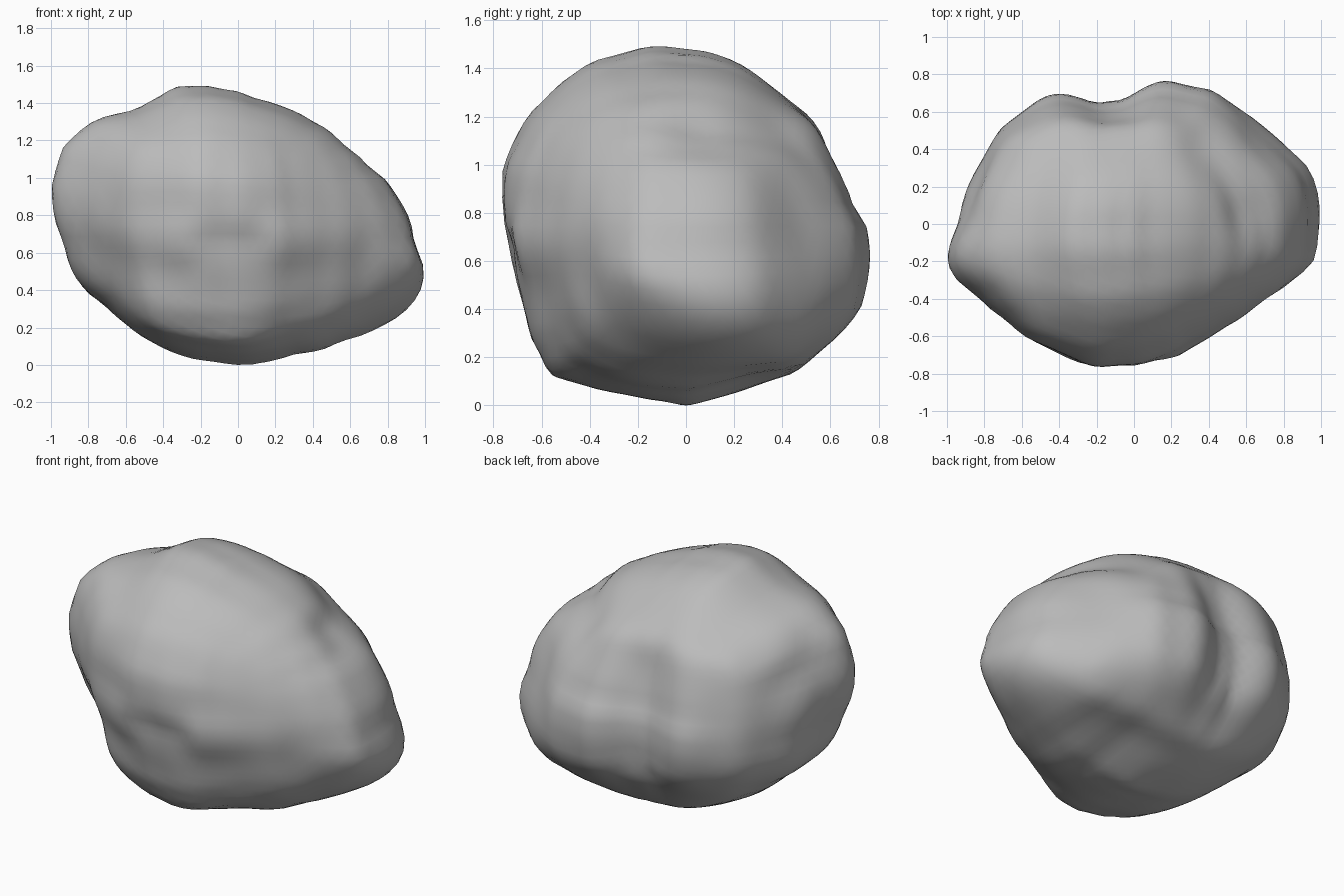
import bpy
import bmesh
import math
from mathutils import Vector, noise

old = bpy.data.objects.get("Cube")
if old:
    bpy.data.objects.remove(old, do_unlink=True)

MIDDLE = Vector((0, 0, 0.755))
BINS = 60

# Outlines of the boulder seen along each axis
front_outline = [(1, .5), (.98, .4), (.92, .31), (.82, .22), (.4, .07), (.05, 0),
                 (-.22, .03), (-.4, .09), (-.52, .16), (-.81, .38), (-.9, .52),
                 (-1, .83), (-1, .97), (-.94, 1.18), (-.82, 1.31), (-.52, 1.39),
                 (-.32, 1.51), (-.18, 1.51), (-.03, 1.49), (.3, 1.37), (.45, 1.29),
                 (.6, 1.17), (.76, 1.04), (.9, .86)]
side_outline = [(.77, .6), (.74, .43), (.66, .31), (.44, .13), (.02, 0), (-.38, .07),
                (-.56, .12), (-.66, .3), (-.77, .82), (-.76, 1.01), (-.67, 1.2),
                (-.53, 1.34), (-.39, 1.44), (-.12, 1.51), (.1, 1.48), (.25, 1.42),
                (.54, 1.19), (.63, .99), (.77, .73)]
top_outline = [(1, .05), (.99, .18), (.94, .3), (.76, .49), (.4, .73), (.12, .78),
               (.03, .74), (-.08, .66), (-.2, .66), (-.3, .71), (-.43, .71),
               (-.53, .66), (-.72, .51), (-.88, .24), (-1, -.12), (-1, -.22),
               (-.96, -.31), (-.88, -.38), (-.55, -.63), (-.29, -.75), (-.17, -.77),
               (0, -.76), (.24, -.71), (.6, -.49), (.9, -.29), (.98, -.2)]


def bin_position(angle):
    return (angle / math.tau) % 1.0 * BINS


def sample(table, angle):
    """Read a circular table with linear blending."""
    position = bin_position(angle)
    low = int(position) % BINS
    blend = position - int(position)
    return table[low] * (1 - blend) + table[(low + 1) % BINS] * blend


def radius_table(outline, a, b):
    """Distance from the middle to the outline in every direction."""
    points = [Vector((u - MIDDLE[a], v - MIDDLE[b])) for u, v in outline]
    table = []
    for k in range(BINS):
        angle = math.tau * k / BINS
        ray = Vector((math.cos(angle), math.sin(angle)))
        best = 0.0
        for p, q in zip(points, points[1:] + points[:1]):
            edge = q - p
            cross = ray.cross(edge)
            if abs(cross) < 1e-9:
                continue
            distance = p.cross(edge) / cross
            along = p.cross(ray) / cross
            if distance > 0 and -1e-6 <= along <= 1 + 1e-6:
                best = max(best, distance)
        table.append(best)
    return table


planes = [(a, b, radius_table(outline, a, b)) for outline, a, b in
          ((front_outline, 0, 2), (side_outline, 1, 2), (top_outline, 0, 1))]


def rough_radius(direction):
    """Blend the three outlines like an ellipsoid."""
    total = 0.0
    for a, b, table in planes:
        u, v = direction[a], direction[b]
        total += (u * u + v * v) / sample(table, math.atan2(v, u)) ** 2
    return math.sqrt(2 / total)


def fit_outlines(bm):
    """Pull the widest points of each plane onto its outline."""
    for a, b, table in planes:
        reach = [0.0] * BINS
        for vert in bm.verts:
            u, v = vert.co[a], vert.co[b]
            k = int(bin_position(math.atan2(v, u)) + 0.5) % BINS
            reach[k] = max(reach[k], math.hypot(u, v))
        for vert in bm.verts:
            u, v = vert.co[a], vert.co[b]
            angle = math.atan2(v, u)
            widest = sample(reach, angle)
            closeness = min(1.0, math.hypot(u, v) / widest) ** 4
            factor = 1 + (sample(table, angle) / widest - 1) * closeness
            vert.co[a] *= factor
            vert.co[b] *= factor


def press(bm, start, end, width, depth):
    """Press a groove between two points; a negative depth raises a ridge."""
    start, end = Vector(start) - MIDDLE, Vector(end) - MIDDLE
    line = end - start
    for vert in bm.verts:
        t = (vert.co - start).dot(line) / max(line.length_squared, 1e-6)
        nearest = start + line * max(0.0, min(1.0, t))
        gap = (vert.co - nearest).length / width
        vert.co -= vert.co.normalized() * depth * math.exp(-gap * gap)


def weather(bm, rounds):
    for _ in range(rounds):
        bmesh.ops.smooth_vert(bm, verts=bm.verts, factor=0.5,
                              use_axis_x=True, use_axis_y=True, use_axis_z=True)


# Boulder body
bm = bmesh.new()
bmesh.ops.create_icosphere(bm, subdivisions=5, radius=1)
for vert in bm.verts:
    direction = vert.co.normalized()
    lump = noise.noise(direction * 2.5) * 0.01
    vert.co = direction * (rough_radius(direction) + lump)
for _ in range(3):
    fit_outlines(bm)
weather(bm, 8)

# Broad swellings on the underside, corners and tips
press(bm, (.35, -.2, .1), (.3, -.1, .08), .25, -.05)
press(bm, (-.26, .26, .15), (-.35, -.23, .1), .24, -.07)
press(bm, (-.38, -.57, .36), (.08, -.66, .36), .22, -.07)
press(bm, (-.35, -.55, .25), (.02, -.58, .17), .2, -.06)
press(bm, (-.37, -.62, 1.09), (-.3, -.62, 1.12), .25, -.06)
press(bm, (-.71, -.28, 1.27), (-.68, -.32, 1.24), .2, -.03)
press(bm, (-.9, -.36, .88), (-.88, -.36, .8), .2, -.06)
press(bm, (.74, .42, .3), (.8, .2, .26), .24, -.1)
press(bm, (.3, .6, .25), (.62, .48, .28), .24, -.08)
press(bm, (.82, .43, .5), (.85, .38, .45), .2, -.03)
press(bm, (-.75, .2, .35), (-.6, .4, .38), .24, -.06)
press(bm, (-.45, .48, 1.12), (-.35, .5, 1.15), .2, -.03)
press(bm, (.95, -.23, .57), (.98, -.15, .55), .14, -.05)

# Hollows and grooves
press(bm, (-.16, -.72, .67), (.06, -.72, .65), .14, .09)
press(bm, (-.72, -.4, .6), (-.66, -.45, .5), .13, .04)
press(bm, (.72, -.42, .5), (.8, -.35, .3), .14, .04)
press(bm, (-.1, .68, .45), (-.12, .62, 1.1), .1, .07)
press(bm, (.92, -.26, .47), (.93, -.18, .42), .07, .06)
press(bm, (.72, .48, .92), (.72, .58, .75), .09, .04)
press(bm, (.58, .08, 1.13), (.38, .42, 1.12), .15, .065)
press(bm, (-.9, .05, 1.12), (-.85, .25, 1.0), .1, .06)

# Settle the surface on the outlines again
weather(bm, 3)
for _ in range(3):
    fit_outlines(bm)
weather(bm, 1)
bmesh.ops.translate(bm, verts=bm.verts, vec=MIDDLE)
lowest = min(vert.co.z for vert in bm.verts)
bmesh.ops.translate(bm, verts=bm.verts, vec=(0, 0, -lowest))

mesh = bpy.data.meshes.new("boulder")
bm.to_mesh(mesh)
bm.free()
boulder = bpy.data.objects.new("boulder", mesh)
bpy.context.collection.objects.link(boulder)
for polygon in mesh.polygons:
    polygon.use_smooth = True

# Grey stone
stone = bpy.data.materials.new("grey_stone")
stone.use_nodes = True
colour = (0.5, 0.5, 0.5, 1)
stone.diffuse_color = colour
stone.node_tree.nodes["Principled BSDF"].inputs["Base Color"].default_value = colour
mesh.materials.append(stone)
